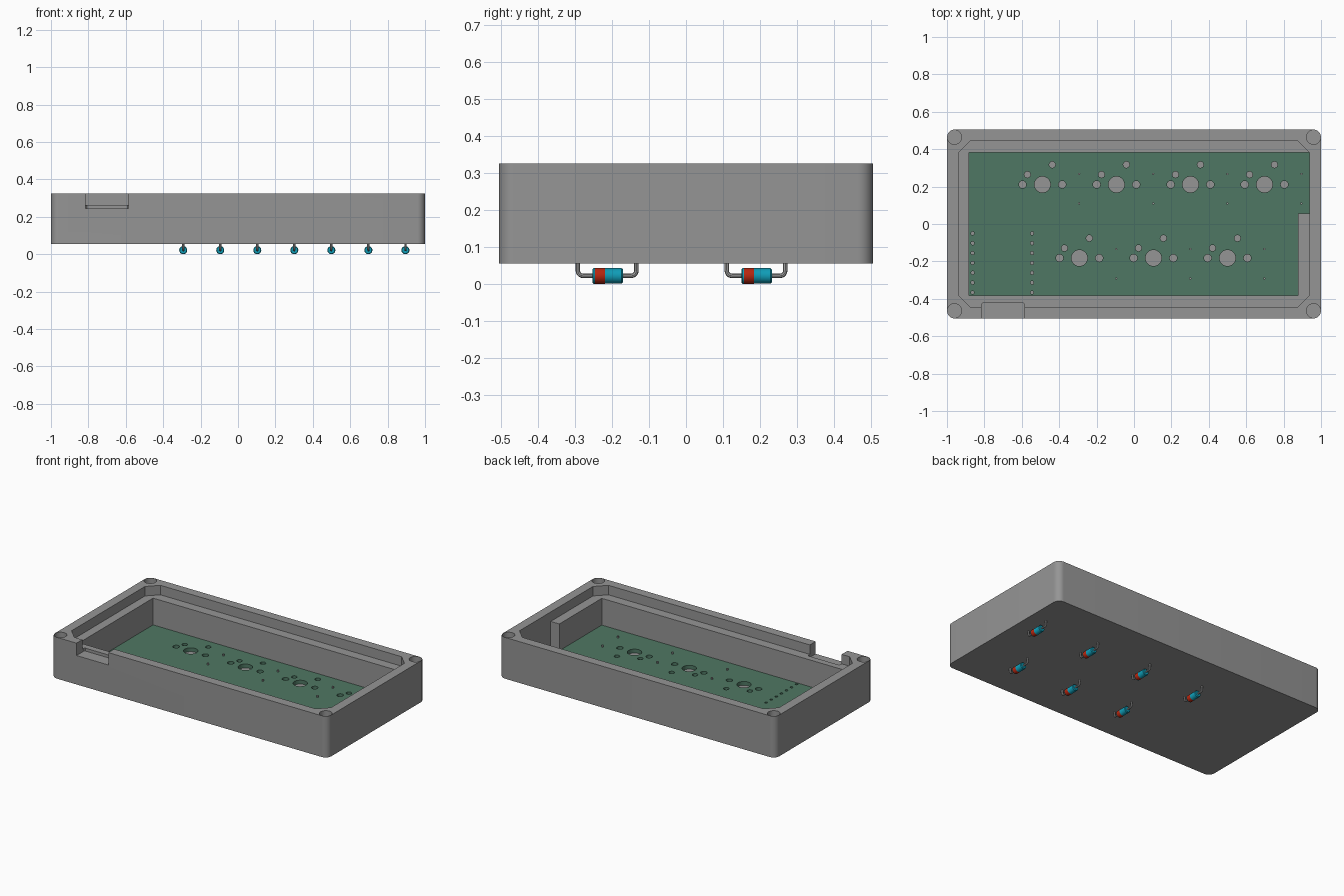
import bpy, bmesh, math
from mathutils import Matrix

if "Cube" in bpy.data.objects:
    bpy.data.objects.remove(bpy.data.objects["Cube"])


def material(name, rgb):
    m = bpy.data.materials.new(name)
    m.diffuse_color = (*rgb, 1)
    m.use_nodes = True
    m.node_tree.nodes["Principled BSDF"].inputs["Base Color"].default_value = m.diffuse_color
    return m


GREY = material("case grey", (0.30, 0.30, 0.30))
GREEN = material("board green", (0.078, 0.185, 0.125))
CYAN = material("diode cyan", (0.005, 0.34, 0.48))
RED = material("band red", (0.48, 0.02, 0.005))
METAL = material("lead grey", (0.36, 0.36, 0.36))


def add_object(name, bm, *mats):
    bmesh.ops.recalc_face_normals(bm, faces=bm.faces)
    me = bpy.data.meshes.new(name)
    bm.to_mesh(me)
    bm.free()
    for m in mats:
        me.materials.append(m)
    ob = bpy.data.objects.new(name, me)
    bpy.context.collection.objects.link(ob)
    return ob


def prism(name, outline, z0, z1, *mats):
    """Extrude a flat outline from z0 to z1."""
    bm = bmesh.new()
    face = bm.faces.new([bm.verts.new((x, y, z0)) for x, y in outline])
    top = bmesh.ops.extrude_face_region(bm, geom=[face])["geom"]
    bmesh.ops.translate(bm, vec=(0, 0, z1 - z0),
                        verts=[v for v in top if isinstance(v, bmesh.types.BMVert)])
    return add_object(name, bm, *mats)


def cylinders(name, holes, z0, z1, *mats):
    """One mesh holding upright cylinders given as (x, y, radius)."""
    bm = bmesh.new()
    for x, y, r in holes:
        bmesh.ops.create_cone(bm, cap_ends=True, segments=32 if r > 0.03 else 16,
                              radius1=r, radius2=r, depth=z1 - z0,
                              matrix=Matrix.Translation((x, y, (z0 + z1) / 2)))
    return add_object(name, bm, *mats)


def cut(ob, cutter):
    mod = ob.modifiers.new("cut", "BOOLEAN")
    mod.operation, mod.solver, mod.object = "DIFFERENCE", "EXACT", cutter
    me = bpy.data.meshes.new_from_object(
        ob.evaluated_get(bpy.context.evaluated_depsgraph_get()))
    ob.modifiers.clear()
    ob.data = me
    bpy.data.objects.remove(cutter)


def smooth(ob):
    bpy.ops.object.select_all(action="DESELECT")
    ob.select_set(True)
    bpy.context.view_layer.objects.active = ob
    bpy.ops.object.shade_smooth_by_angle(angle=math.radians(35))


def corners(hx, hy, r, steps):
    """Rectangle outline with rounded (or, with one step, chamfered) corners."""
    pts = []
    for q, (sx, sy) in enumerate([(1, 1), (-1, 1), (-1, -1), (1, -1)]):
        for i in range(steps + 1):
            a = math.pi / 2 * (q + i / steps)
            pts.append((sx * (hx - r) + r * math.cos(a), sy * (hy - r) + r * math.sin(a)))
    return pts


BASE, FLOOR, BOARD_TOP, LEDGE, RIM = 0.055, 0.063, 0.088, 0.263, 0.325
cavity = [(-0.882, -0.382), (0.877, -0.382), (0.877, 0.057),
          (0.939, 0.057), (0.939, 0.382), (-0.882, 0.382)]

# Case: rounded tray with a stepped ledge, port notch and corner recesses
case = prism("case", corners(1, 0.505, 0.042, 10), BASE, RIM, GREY)
cut(case, prism("ledge_cutter", corners(0.939, 0.445, 0.066, 1), LEDGE, 0.4, GREY))
cut(case, prism("cavity_cutter", cavity, FLOOR, 0.3, GREY))
notch = [(-0.815, -0.6), (-0.585, -0.6), (-0.585, -0.43), (-0.592, -0.423),
         (-0.808, -0.423), (-0.815, -0.43)]
cut(case, prism("notch_cutter", notch, 0.244, 0.4, GREY))
recesses = [(sx * 0.96, sy * 0.464, 0.038) for sx in (-1, 1) for sy in (-1, 1)]
cut(case, cylinders("recess_cutter", recesses, 0.285, 0.4, GREY))
smooth(case)

# Circuit board with key, pin and header holes
board = prism("circuit_board", cavity, BASE + 0.001, BOARD_TOP, GREEN)
keys = [(-0.49 + 0.396 * i, 0.211) for i in range(4)]
keys += [(-0.292 + 0.396 * i, -0.182) for i in range(3)]
holes = []
for x, y in keys:
    holes += [(x, y, 0.043), (x - 0.106, y, 0.02), (x + 0.106, y, 0.02),
              (x - 0.08, y + 0.053, 0.017), (x + 0.053, y + 0.106, 0.017)]
holes += [(x, -0.05 - 0.0527 * i, 0.009) for x in (-0.863, -0.545) for i in range(7)]
cut(board, cylinders("hole_cutter", holes, 0.0, 0.2, GREEN))
smooth(board)

# Diode body: profile (along, radius) spun around the y axis
profile = [(-0.0415, 0), (-0.0415, 0.018), (-0.038, 0.0215), (-0.035, 0.0215),
           (-0.008, 0.0215), (-0.006, 0.0208), (0.037, 0.0208), (0.0415, 0.017), (0.0415, 0)]
bm = bmesh.new()
vs = [bm.verts.new((r, y, 0)) for y, r in profile]
es = [bm.edges.new(p) for p in zip(vs, vs[1:])]
bmesh.ops.spin(bm, geom=vs + es, cent=(0, 0, 0), axis=(0, 1, 0),
               angle=math.tau, steps=24, use_duplicate=False)
bmesh.ops.remove_doubles(bm, verts=bm.verts, dist=1e-5)
for f in bm.faces:
    f.material_index = 1 if -0.035 < f.calc_center_median().y < -0.008 else 0
body = add_object("diode_body", bm, CYAN, RED)
smooth(body)

# Diode lead: bent wire rising through the board at both ends
AXIS, HALF, BEND = 0.0215, 0.079, 0.014
arc = [(HALF - BEND + BEND * math.sin(a), BEND - BEND * math.cos(a))
       for a in (math.pi / 2 * i / 5 for i in range(6))]
right = arc + [(HALF, 0.1 - AXIS)]
path = [(-y, z) for y, z in reversed(right)] + right
cu = bpy.data.curves.new("lead_path", "CURVE")
cu.dimensions, cu.bevel_depth, cu.bevel_resolution, cu.use_fill_caps = "3D", 0.006, 2, True
sp = cu.splines.new("POLY")
sp.points.add(len(path) - 1)
for p, (y, z) in zip(sp.points, path):
    p.co = (0, y, z, 1)
wire = bpy.data.objects.new("lead_path", cu)
bpy.context.collection.objects.link(wire)
lead_mesh = bpy.data.meshes.new_from_object(
    wire.evaluated_get(bpy.context.evaluated_depsgraph_get()))
bpy.data.objects.remove(wire)
lead_mesh.materials.clear()
lead_mesh.materials.append(METAL)
lead = bpy.data.objects.new("diode_lead", lead_mesh)
bpy.context.collection.objects.link(lead)
smooth(lead)

# One diode beside each key
for i, (x, y) in enumerate(keys):
    for src, dy in ((body, 0.002), (lead, 0)):
        ob = src if i == 0 else bpy.data.objects.new(f"{src.name}_{i}", src.data)
        if i:
            bpy.context.collection.objects.link(ob)
        ob.location = (x + 0.197, (0.189 if y > 0 else -0.213) + dy, AXIS)
